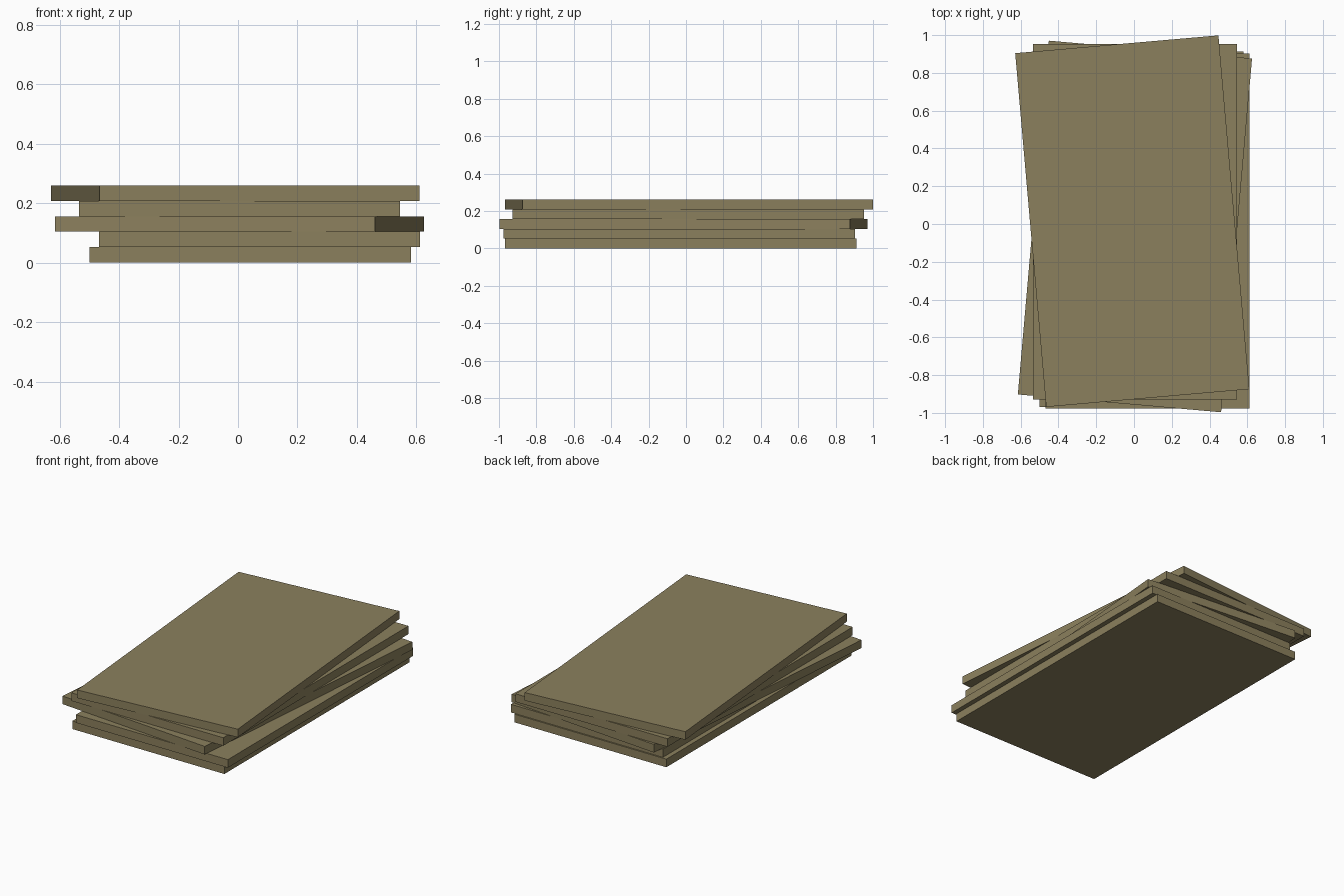
import bpy, bmesh, math
from mathutils import Matrix

if "Cube" in bpy.data.objects:
    bpy.data.objects.remove(bpy.data.objects["Cube"])

WIDTH, LENGTH, THICK = 1.08, 1.88, 0.052

wood = bpy.data.materials.new("weathered_wood")
wood.diffuse_color = (0.26, 0.216, 0.11, 1.0)
wood.use_nodes = True
wood.node_tree.nodes["Principled BSDF"].inputs["Base Color"].default_value = wood.diffuse_color


def board(name, level, x, y, degrees):
    """One flat sheet lying on the stack, turned about its centre."""
    bm = bmesh.new()
    size = Matrix.Diagonal((WIDTH, LENGTH, THICK, 1.0))
    place = Matrix.Translation((x, y, (level + 0.5) * THICK))
    turn = Matrix.Rotation(math.radians(degrees), 4, 'Z')
    bmesh.ops.create_cube(bm, size=1.0, matrix=place @ turn @ size)
    mesh = bpy.data.meshes.new(name)
    bm.to_mesh(mesh)
    bm.free()
    mesh.materials.append(wood)
    bpy.context.collection.objects.link(bpy.data.objects.new(name, mesh))


# Stack from bottom to top: centre x, centre y, turn
stack = [
    (0.041, -0.028, 0),
    (0.072, -0.037, 0),
    (0.005, -0.013, -5),
    (0.005, 0.012, 0),
    (-0.009, 0.015, 5),
]
for i, (x, y, a) in enumerate(stack):
    board(f"board_{i + 1}", i, x, y, a)
